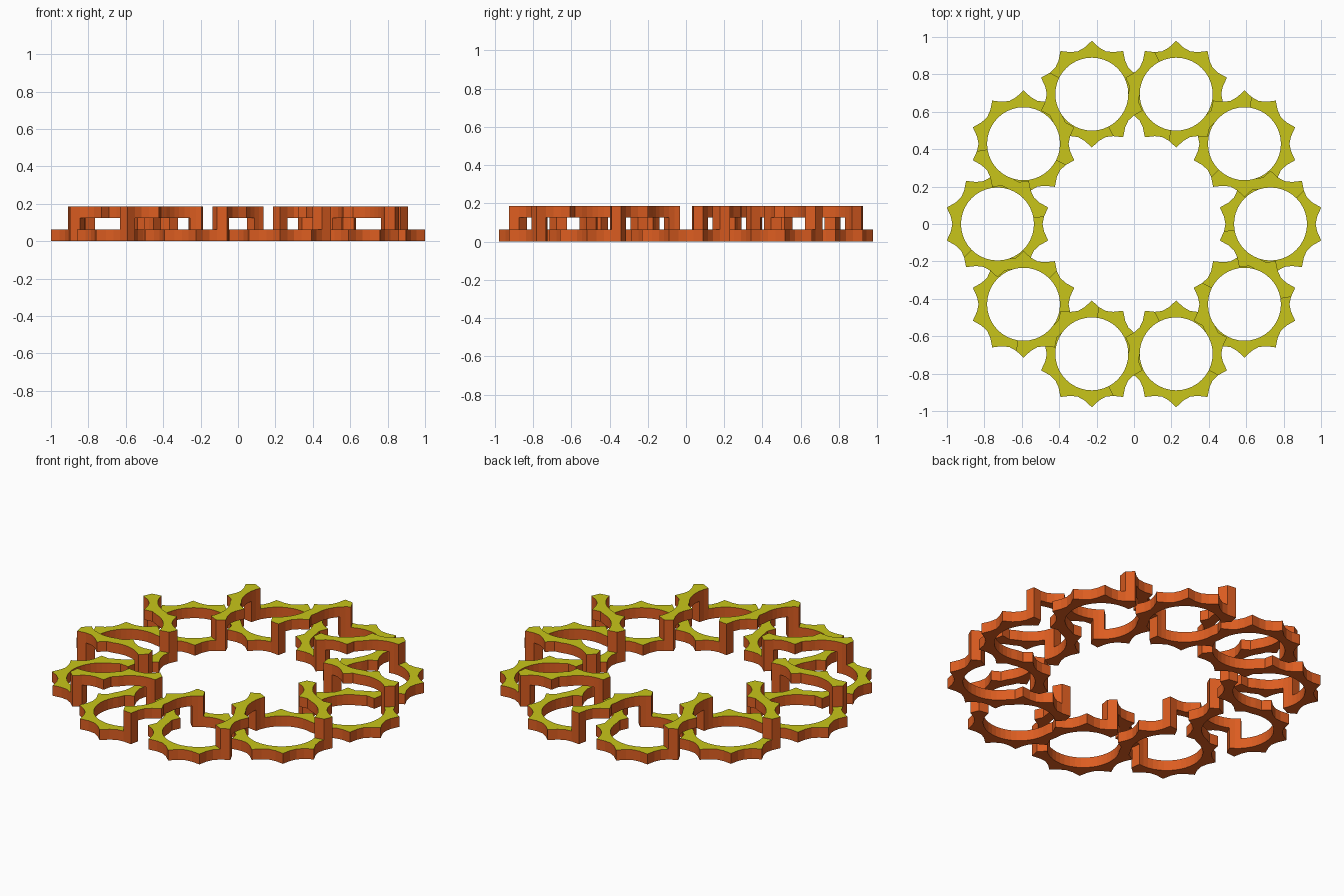
import bpy, bmesh
from math import cos, sin, radians, pi

if "Cube" in bpy.data.objects:
    bpy.data.objects.remove(bpy.data.objects["Cube"])

N = 10                      # loops around the ring
RC, R_IN = 0.73, 0.195      # loop centre radius, hole radius
R_JOINT = 2 * RC * sin(pi / N) - R_IN
LOW, FULL, HIGH = (0, 0.062), (0, 0.185), (0.125, 0.185)


def material(name, col):
    m = bpy.data.materials.new(name)
    m.diffuse_color = (*col, 1)
    m.use_nodes = True
    m.node_tree.nodes["Principled BSDF"].inputs["Base Color"].default_value = m.diffuse_color
    return m


side_mat = material("orange_sides", (0.72, 0.11, 0.015))
top_mat = material("yellow_tops", (0.58, 0.56, 0.01))


def outer_radius(a):
    # scalloped edge with a tip every 36 degrees
    if abs(a) % 360 in (108, 252):
        return R_JOINT
    d = (a - 18) % 36
    return {0: 0.285, 9: 0.252, 18: 0.241, 27: 0.252}[d]


def sections(outer):
    # (angle, z range) steps through one loop, climbing at a post
    if outer:
        angles, a1, a2, zs = range(-108, 109, 9), 45, 63, (LOW, FULL, HIGH)
    else:
        angles, a1, a2, zs = range(252, 107, -9), 207, 189, (HIGH, FULL, LOW)
    stage, out = 0, []
    for a in angles:
        out.append((a, zs[stage]))
        if a in (a1, a2):
            stage += 1
            out.append((a, zs[stage]))
    return out


def strand(name, phase):
    bm = bmesh.new()
    rings = []
    for i in range(N):
        base = 2 * pi * i / N
        cx, cy = RC * cos(base), RC * sin(base)
        outer = (i + phase) % 2 == 0
        secs = sections(outer)
        for a, (z0, z1) in secs[:-1]:      # last section is the next loop's first
            t = base + radians(a)
            pair = [R_IN, outer_radius(a)]
            if not outer:
                pair.reverse()
            l, r = [(cx + q * cos(t), cy + q * sin(t)) for q in pair]
            rings.append([bm.verts.new(p) for p in
                          ((*l, z0), (*r, z0), (*r, z1), (*l, z1))])
    for k, A in enumerate(rings):
        B = rings[(k + 1) % len(rings)]
        for j in range(4):
            m = (j + 1) % 4
            bm.faces.new((A[j], A[m], B[m], B[j]))
    # merge the doubled sections at the steps
    bmesh.ops.remove_doubles(bm, verts=bm.verts[:], dist=1e-5)
    bmesh.ops.dissolve_degenerate(bm, edges=bm.edges[:], dist=1e-5)
    bmesh.ops.recalc_face_normals(bm, faces=bm.faces[:])
    for f in bm.faces:
        f.normal_update()
        f.material_index = 1 if f.normal.z > 0.5 else 0
    me = bpy.data.meshes.new(name)
    bm.to_mesh(me)
    bm.free()
    me.materials.append(side_mat)
    me.materials.append(top_mat)
    ob = bpy.data.objects.new(name, me)
    bpy.context.collection.objects.link(ob)


# two closed wavy strands woven over and under each other
strand("first_woven_strand", 0)
strand("second_woven_strand", 1)
